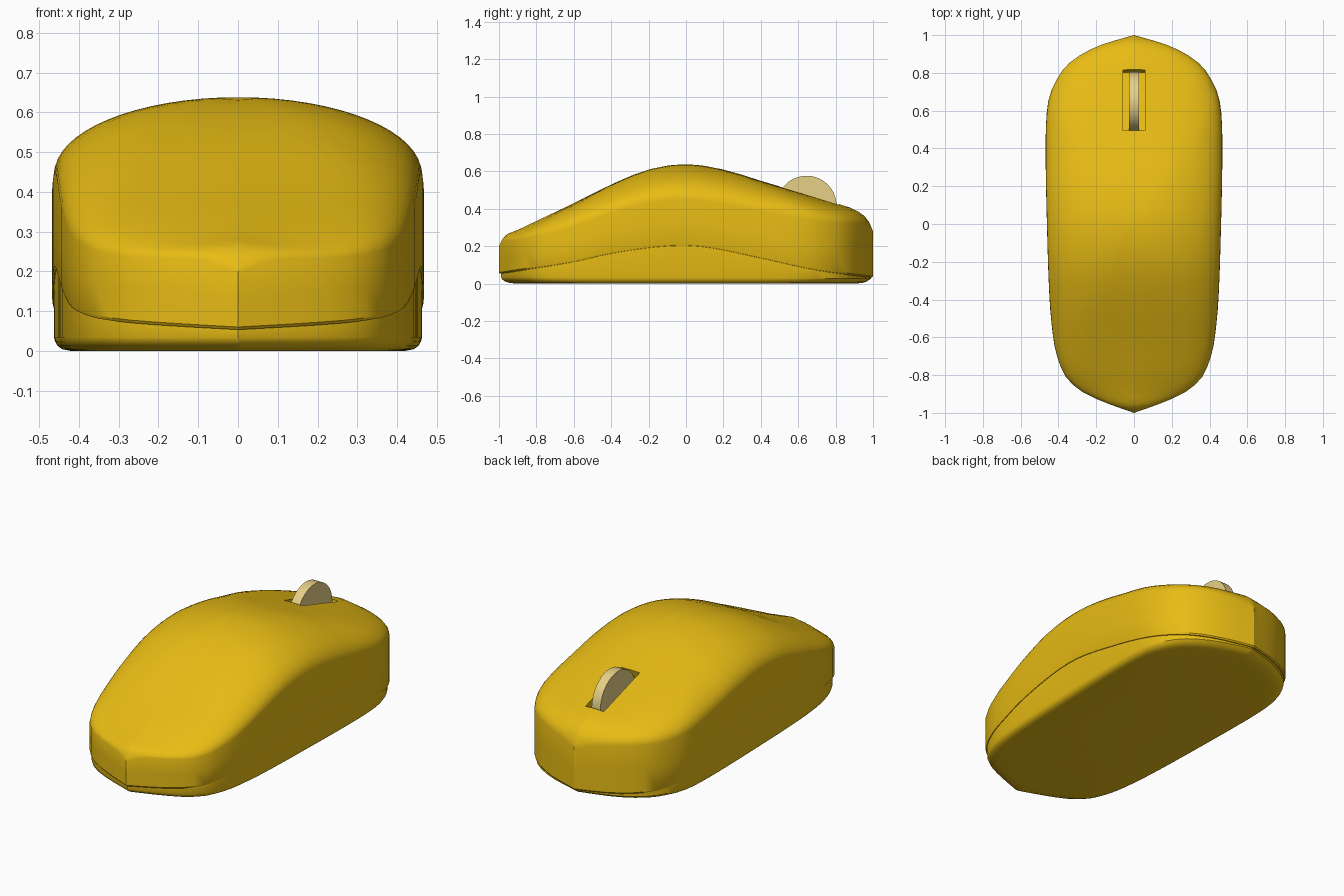
import bpy, bmesh, math
from mathutils import Matrix

if "Cube" in bpy.data.objects:
    bpy.data.objects.remove(bpy.data.objects["Cube"])

# centreline height, half width, edge drop and seam height along y
CROWN = [(-1, .20), (-.97, .255), (-.9, .287), (-.8, .335), (-.6, .43), (-.4, .53), (-.2, .61),
         (0, .638), (.2, .61), (.4, .55), (.6, .49), (.8, .43), (.9, .397), (.97, .345), (1, .28)]
WIDTH = [(-1, 0), (-.95, .14), (-.9, .255), (-.85, .325), (-.8, .367), (-.7, .408), (-.6, .428),
         (-.4, .447), (0, .461), (.4, .468), (.6, .461), (.7, .44), (.8, .388), (.85, .345),
         (.9, .275), (.95, .17), (1, 0)]
DROP = [(-1, .07), (-.6, .14), (0, .19), (.6, .16), (1, .12)]
SEAM = [(-1, .05), (-.6, .115), (-.4, .16), (-.1, .2), (.1, .195), (.4, .135), (.7, .07), (1, .03)]


def interp(table, v):
    """Smooth curve through the table's points."""
    n = len(table)
    v = max(table[0][0], min(table[-1][0], v))
    i = max(k for k in range(n - 1) if table[k][0] <= v)

    def slope(k):
        a, b = table[max(k - 1, 0)], table[min(k + 1, n - 1)]
        return (b[1] - a[1]) / (b[0] - a[0])
    (x0, y0), (x1, y1) = table[i], table[i + 1]
    h = x1 - x0
    t = (v - x0) / h
    return (y0 * (1 + 2 * t) * (1 - t) ** 2 + slope(i) * h * t * (1 - t) ** 2
            + y1 * t * t * (3 - 2 * t) + slope(i + 1) * h * t * t * (t - 1))


def edge(s, y):
    a = 2 + 2.5 * y * y
    return 1 - math.sqrt(max(0, 1 - min(1, s) ** a))


def top(s, y):
    return interp(CROWN, y) + interp(DROP, y) * (edge(abs(y), y) - edge(s, y))


def material(name, colour):
    m = bpy.data.materials.new(name)
    m.diffuse_color = (*colour, 1)
    m.use_nodes = True
    m.node_tree.nodes["Principled BSDF"].inputs["Base Color"].default_value = m.diffuse_color
    return m


def finish(name, bm, mat):
    bmesh.ops.recalc_face_normals(bm, faces=bm.faces)
    me = bpy.data.meshes.new(name)
    bm.to_mesh(me)
    bm.free()
    ob = bpy.data.objects.new(name, me)
    bpy.context.collection.objects.link(ob)
    if mat:
        me.materials.append(mat)
    return ob


def activate(ob):
    bpy.ops.object.select_all(action='DESELECT')
    ob.select_set(True)
    bpy.context.view_layer.objects.active = ob


N = 40
half = [(max(0, interp(WIDTH, math.cos(math.pi * i / N))), math.cos(math.pi * i / N))
        for i in range(N + 1)]
OUTLINE = half + [(-x, y) for x, y in half[-2:0:-1]]


def loft(name, layers, mat):
    """Skin scaled copies of the outline, each with its own height rule; close both ends."""
    bm = bmesh.new()
    rings = [[bm.verts.new((x * s, y * s, z(y * s))) for x, y in OUTLINE] for s, z in layers]
    n = len(OUTLINE)
    for a, b in zip(rings, rings[1:]):
        for i in range(n):
            j = (i + 1) % n
            bm.faces.new((a[i], a[j], b[j], b[i]))
    for ring, (s, z) in ((rings[0], layers[0]), (rings[-1], layers[-1])):
        c = bm.verts.new((0, 0, z(0)))
        for i in range(n):
            bm.faces.new((ring[i], ring[(i + 1) % n], c))
    return finish(name, bm, mat)


yellow = material("golden_yellow", (.80, .50, .007))
tan = material("pale_tan", (.80, .63, .24))


def seam(y):
    return interp(SEAM, y)


# upper shell: short side wall, then rings rising over the dome
layers = [(.975, lambda y: seam(y) + .002), (.994, lambda y: seam(y) + .002),
          (1, lambda y: seam(y) + .010),
          (1, lambda y: .5 * (seam(y) + top(1, y)))]
for k in range(16):
    s = math.cos(math.pi / 2 * k / 16)
    layers.append((s, lambda y, s=s: top(s, y)))
shell = loft("upper_shell", layers, yellow)

# wheel slot, cut into the shell along the slope
bm = bmesh.new()
bmesh.ops.create_cube(bm, size=1, matrix=Matrix.Translation((0, .665, .50))
                      @ Matrix.Rotation(-.295, 4, 'X') @ Matrix.Diagonal((.115, .335, .16, 1)))
cutter = finish("slot_cutter", bm, None)
cutter.hide_render = True
activate(shell)
mod = shell.modifiers.new("slot", 'BOOLEAN')
mod.operation, mod.solver, mod.object = 'DIFFERENCE', 'EXACT', cutter
bpy.ops.object.modifier_apply(modifier=mod.name)
bpy.data.objects.remove(cutter)

# base tray with rounded lower edge, tucked under the shell
base = loft("base_tray", [(.90, lambda y: 0), (.945, lambda y: .004), (.968, lambda y: .012),
                          (.982, lambda y: .022), (.988, lambda y: .034 - .008 * max(0, y)),
                          (.988, lambda y: seam(y) + .001), (.96, lambda y: seam(y) + .004)], yellow)

# scroll wheel
bm = bmesh.new()
bmesh.ops.create_cone(bm, cap_ends=True, segments=40, radius1=.16, radius2=.16, depth=.054,
                      matrix=Matrix.Translation((0, .645, .417)) @ Matrix.Rotation(math.pi / 2, 4, 'Y'))
wheel = finish("scroll_wheel", bm, tan)

for ob in (shell, base, wheel):
    activate(ob)
    bpy.ops.object.shade_smooth_by_angle(angle=math.radians(32))
